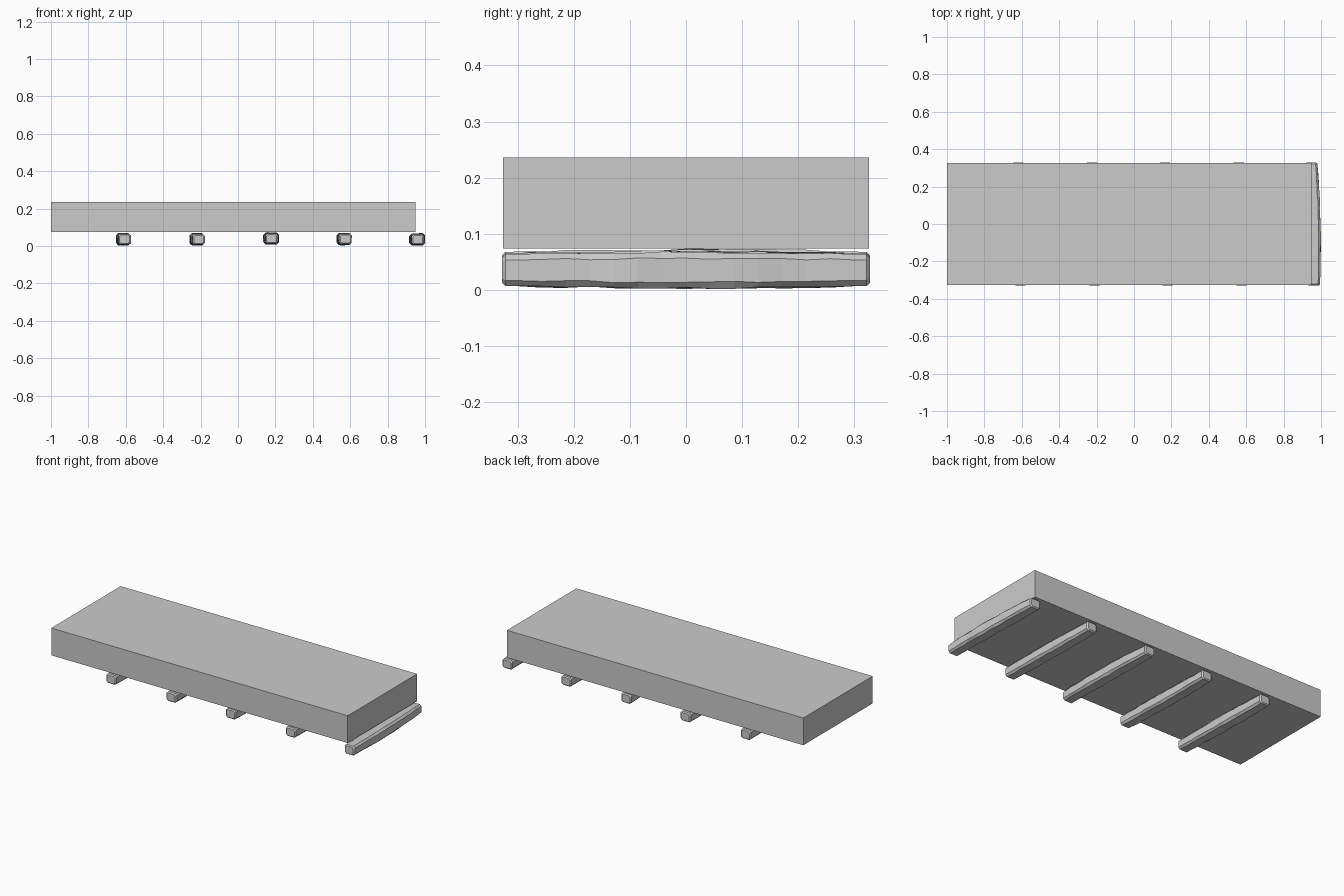
import bpy, bmesh, math, random
from mathutils import Vector

if "Cube" in bpy.data.objects:
    bpy.data.objects.remove(bpy.data.objects["Cube"])

random.seed(4)


def make_object(name, bm):
    bmesh.ops.recalc_face_normals(bm, faces=bm.faces)
    mesh = bpy.data.meshes.new(name)
    bm.to_mesh(mesh)
    bm.free()
    obj = bpy.data.objects.new(name, mesh)
    bpy.context.collection.objects.link(obj)
    return obj


def slab(name, lo, hi):
    bm = bmesh.new()
    bmesh.ops.create_cube(bm, size=1)
    lo, hi = Vector(lo), Vector(hi)
    for v in bm.verts:
        v.co = (lo + hi) / 2 + v.co * (hi - lo)
    return make_object(name, bm)


def rough_beam(name, x, z, bow):
    """Hewn timber: chamfered section lofted along y with uneven faces."""
    half, steps = 0.328, 14
    section = [(-1, -.65), (-.7, -1), (.7, -1), (1, -.65),
               (1, .65), (.7, 1), (-.7, 1), (-1, .65)]
    stations = [-half, -half + .006]
    stations += [-.30 + .60 * i / steps for i in range(steps + 1)]
    stations += [half - .006, half]
    bm = bmesh.new()
    rings = []
    for y in stations:
        t = y / half
        fat = 1 - t * t                       # thicker toward the middle
        tip = .80 if abs(y) > half - .001 else 1
        w = (.033 + .003 * fat) * tip
        h = (.0275 + .0045 * fat) * tip
        cx = x - .007 * t + bow * fat
        ring = []
        for u, v in section:
            j = .0018 * (abs(t) < .9)
            ring.append(bm.verts.new((cx + u * w + random.uniform(-j, j), y,
                                      z + v * h + random.uniform(-j, j))))
        rings.append(ring)
    for a, b in zip(rings, rings[1:]):
        for i in range(8):
            k = (i + 1) % 8
            bm.faces.new((a[i], a[k], b[k], b[i]))
    bm.faces.new(rings[0])
    bm.faces.new(rings[-1])
    return make_object(name, bm)


# Main block
slab("deck_block", (-1, -.326, .074), (.95, .326, .236))

# Cross timbers under the block: x centre, z centre, sideways bow
timbers = [(-.613, .036, .001), (-.217, .035, -.003), (.173, .040, .007),
           (.567, .037, .001), (.954, .035, .007)]
for n, (x, z, bow) in enumerate(timbers, 1):
    rough_beam(f"cross_timber_{n}", x, z, bow)
